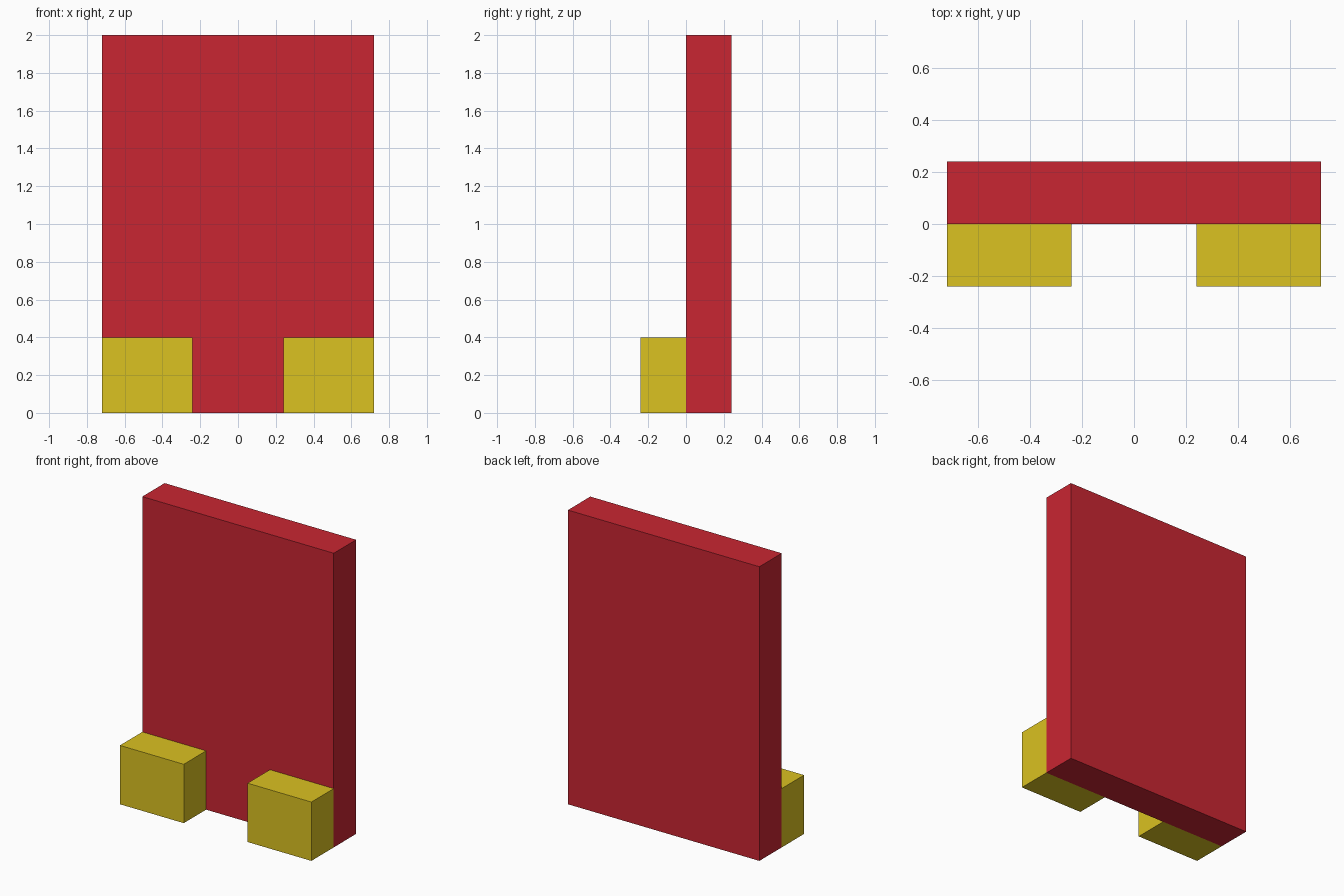
import bpy
import bmesh
from mathutils import Matrix, Vector

if "Cube" in bpy.data.objects:
    bpy.data.objects.remove(bpy.data.objects["Cube"])


def material(name, color):
    mat = bpy.data.materials.new(name)
    mat.diffuse_color = color
    mat.use_nodes = True
    mat.node_tree.nodes["Principled BSDF"].inputs["Base Color"].default_value = mat.diffuse_color
    return mat


def box(name, low, high, mat):
    low, high = Vector(low), Vector(high)
    bm = bmesh.new()
    bmesh.ops.create_cube(bm, size=1, matrix=Matrix.Diagonal((*(high - low), 1)))
    mesh = bpy.data.meshes.new(name)
    bm.to_mesh(mesh)
    bm.free()
    mesh.materials.append(mat)
    obj = bpy.data.objects.new(name, mesh)
    obj.location = (low + high) / 2
    bpy.context.collection.objects.link(obj)
    return obj


red = material("red", (0.584, 0.019, 0.032, 1))
yellow = material("yellow", (0.708, 0.539, 0.015, 1))

# Upright panel
box("panel", (-0.72, 0, 0), (0.72, 0.24, 2), red)

# Two blocks at the front of the base
for side, x in (("left", -0.48), ("right", 0.48)):
    box(side + "_foot", (x - 0.24, -0.24, 0), (x + 0.24, 0, 0.4), yellow)
